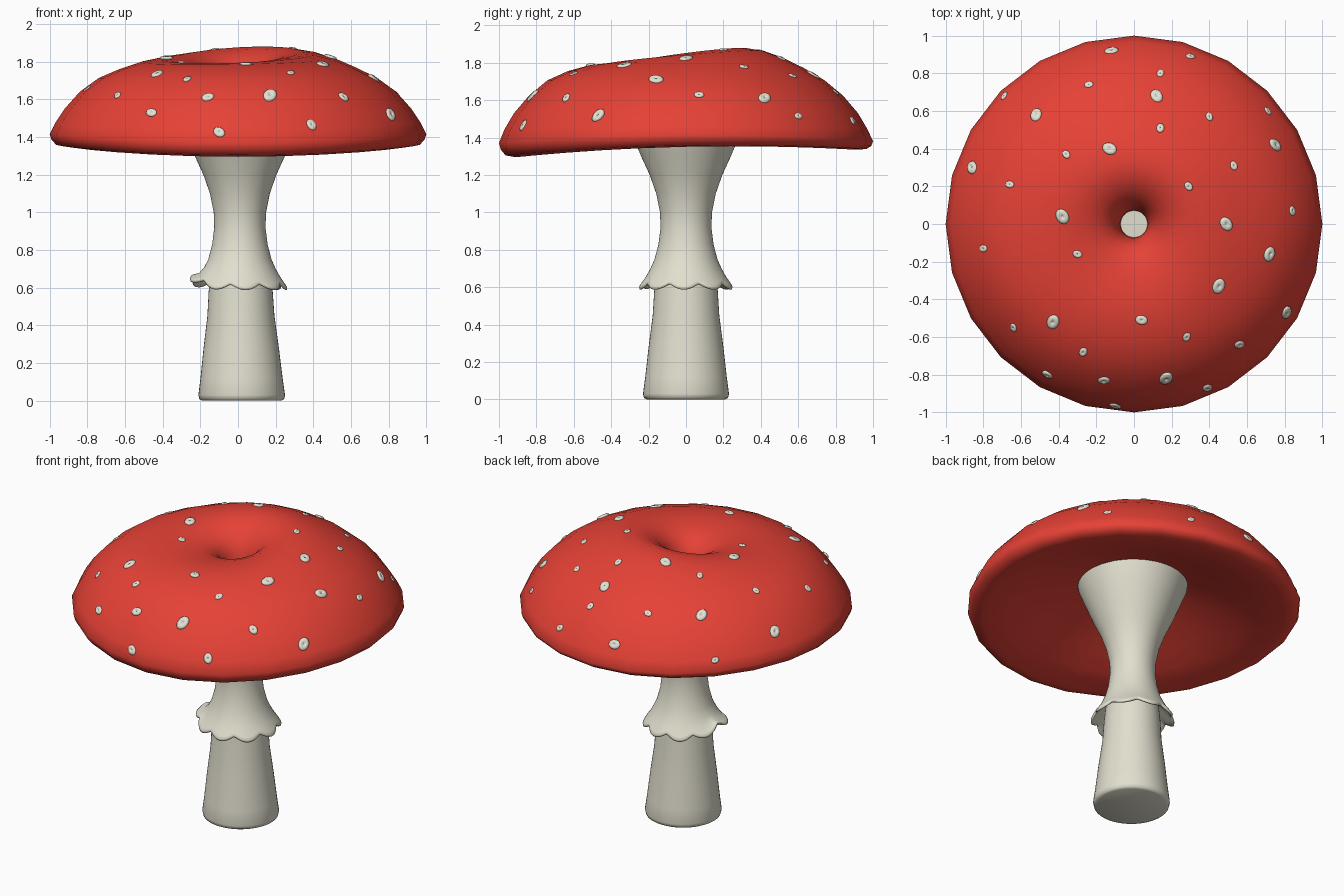
import bpy, bmesh, math
from math import sin, cos, pi
from mathutils import Vector, Matrix
from mathutils.bvhtree import BVHTree

if "Cube" in bpy.data.objects:
    bpy.data.objects.remove(bpy.data.objects["Cube"])


def material(name, rgb):
    m = bpy.data.materials.new(name)
    m.diffuse_color = (*rgb, 1)
    m.use_nodes = True
    m.node_tree.nodes["Principled BSDF"].inputs["Base Color"].default_value = m.diffuse_color
    return m


RED = material("cap red", (0.79, 0.053, 0.036))
CREAM = material("stem cream", (0.76, 0.74, 0.62))
PALE = material("wart pale", (0.76, 0.75, 0.65))


def finish(bm, name, mat, angle=50):
    bmesh.ops.remove_doubles(bm, verts=bm.verts, dist=1e-5)
    me = bpy.data.meshes.new(name)
    bm.to_mesh(me)
    bm.free()
    ob = bpy.data.objects.new(name, me)
    bpy.context.collection.objects.link(ob)
    me.materials.append(mat)
    bpy.ops.object.select_all(action='DESELECT')
    ob.select_set(True)
    bpy.context.view_layer.objects.active = ob
    bpy.ops.object.shade_smooth_by_angle(angle=math.radians(angle))
    return ob


def lathe(bm, rows, n, place):
    """Revolve rows; place(row, angle) gives the point."""
    rings = [[bm.verts.new(place(row, 2 * pi * j / n)) for j in range(n)] for row in rows]
    for a, b in zip(rings, rings[1:]):
        for j in range(n):
            k = (j + 1) % n
            bm.faces.new((a[j], b[j], b[k], a[k]))


# --- cap: r, z, front-back tilt, side lift, from the funnel over the rim to the underside
cap_rows = [
    (.07, 1.54, 0, 0), (.075, 1.61, 0, 0), (.09, 1.68, .01, 0), (.125, 1.745, .02, 0),
    (.18, 1.79, .03, 0), (.25, 1.82, .041, 0), (.33, 1.833, .043, 0), (.42, 1.828, .034, 0),
    (.52, 1.806, .02, 0), (.63, 1.764, .008, 0), (.74, 1.71, 0, .003), (.84, 1.632, 0, .008),
    (.92, 1.54, 0, .01), (.97, 1.46, 0, .015), (1.0, 1.395, .005, .02), (.99, 1.365, .01, .02),
    (.965, 1.34, .017, .018), (.91, 1.333, .02, .018), (.75, 1.375, .012, .012),
    (.6, 1.43, .005, .005), (.45, 1.49, 0, 0), (.28, 1.545, 0, 0)]


def cap_point(row, t):
    r, z, tilt, side = row
    skew = .45 * cos(t) if r < .7 else 0
    return (r * cos(t), r * sin(t), z + tilt * (sin(t) + skew) + side * cos(2 * t))


bm = bmesh.new()
lathe(bm, cap_rows, 24, cap_point)
bm.normal_update()
tree = BVHTree.FromBMesh(bm)
finish(bm, "cap", RED, 70)

# --- lower stem
bm = bmesh.new()
lathe(bm, [(.12, .85), (.16, .68), (.17, .58), (.178, .45), (.2, .28), (.218, .12), (.23, .03),
           (.225, .008), (.21, 0), (0, 0)], 48,
      lambda p, t: (.02 - .01 * p[1] + p[0] * cos(t), p[0] * sin(t), p[1]))
finish(bm, "lower_stem", CREAM)

# --- upper stem flaring into a scalloped skirt: r, z, scallop weight
skirt_rows = [
    (0, 1.56, 0), (.2, 1.56, 0), (.335, 1.555, 0), (.325, 1.51, 0), (.285, 1.41, 0), (.24, 1.30, 0),
    (.194, 1.2, 0), (.159, 1.1, 0), (.139, 1.0, 0), (.136, .92, 0), (.147, .83, 0), (.168, .75, 0),
    (.19, .70, .1), (.212, .66, .35), (.233, .63, .8), (.242, .616, 1), (.240, .603, 1),
    (.232, .602, 1), (.215, .63, .7), (.185, .665, .3), (.15, .70, 0)]


def skirt_point(row, t):
    r, z, w = row
    lobe = abs(cos(4.5 * t + .2)) - .5
    lift = max(0, -cos(t - .15)) ** 6
    r += w * (.02 * lobe + .02 * lift)
    z += w * (.045 * lift - .03 * lobe)
    return (.01 + r * cos(t), r * sin(t), z)


bm = bmesh.new()
lathe(bm, skirt_rows, 108, skirt_point)
finish(bm, "upper_stem_and_skirt", CREAM, 80)

# --- warts: x, y, radius in hundredths, dropped onto the cap
warts = [
    (-.12, .92, 3.4), (.3, .89, 2.4), (.14, .8, 2.2), (.12, .68, 3.6), (-.24, .74, 2.2),
    (-.69, .68, 2.2), (-.52, .58, 3.6), (.14, .51, 2.4), (.4, .57, 2.2), (.71, .6, 2.2),
    (.75, .42, 3.6), (-.36, .37, 2.2), (-.13, .4, 3.6), (.53, .31, 2.3), (.29, .2, 2.3),
    (-.86, .3, 3.6), (-.66, .21, 2.2), (-.38, .04, 3.8), (.84, .07, 2.4), (.49, 0, 3.6),
    (-.8, -.13, 2.2), (-.3, -.16, 2.3), (.72, -.16, 3.7), (.45, -.33, 3.8), (.81, -.47, 3.7),
    (-.43, -.52, 3.7), (-.64, -.55, 2.3), (.04, -.51, 2.9), (.28, -.6, 2.3), (-.27, -.68, 2.4),
    (.56, -.64, 2.8), (-.46, -.8, 2.8), (-.16, -.83, 3), (.17, -.82, 4), (.39, -.87, 3), (-.1, -.965, 3)]
bm = bmesh.new()
for i, (x, y, size) in enumerate(warts):
    hit, nrm, _, _ = tree.ray_cast(Vector((x, y, 3)), Vector((0, 0, -1)))
    if hit is None:
        continue
    turn = nrm.to_track_quat('Z', 'Y').to_matrix().to_4x4()
    m = Matrix.Translation(hit) @ turn @ Matrix.Rotation(i * .7, 4, 'Z')
    s = size / 100
    # small cushion with a pit in the middle
    lathe(bm, [(0, .08), (.12, .12), (.25, .27), (.6, .3), (.9, .2), (1.02, .02), (.95, -.3)], 14,
          lambda p, t: m @ Vector((p[0] * s * 1.1 * cos(t), p[0] * s * .85 * sin(t), p[1] * s)))
finish(bm, "cap_warts", PALE, 70)
